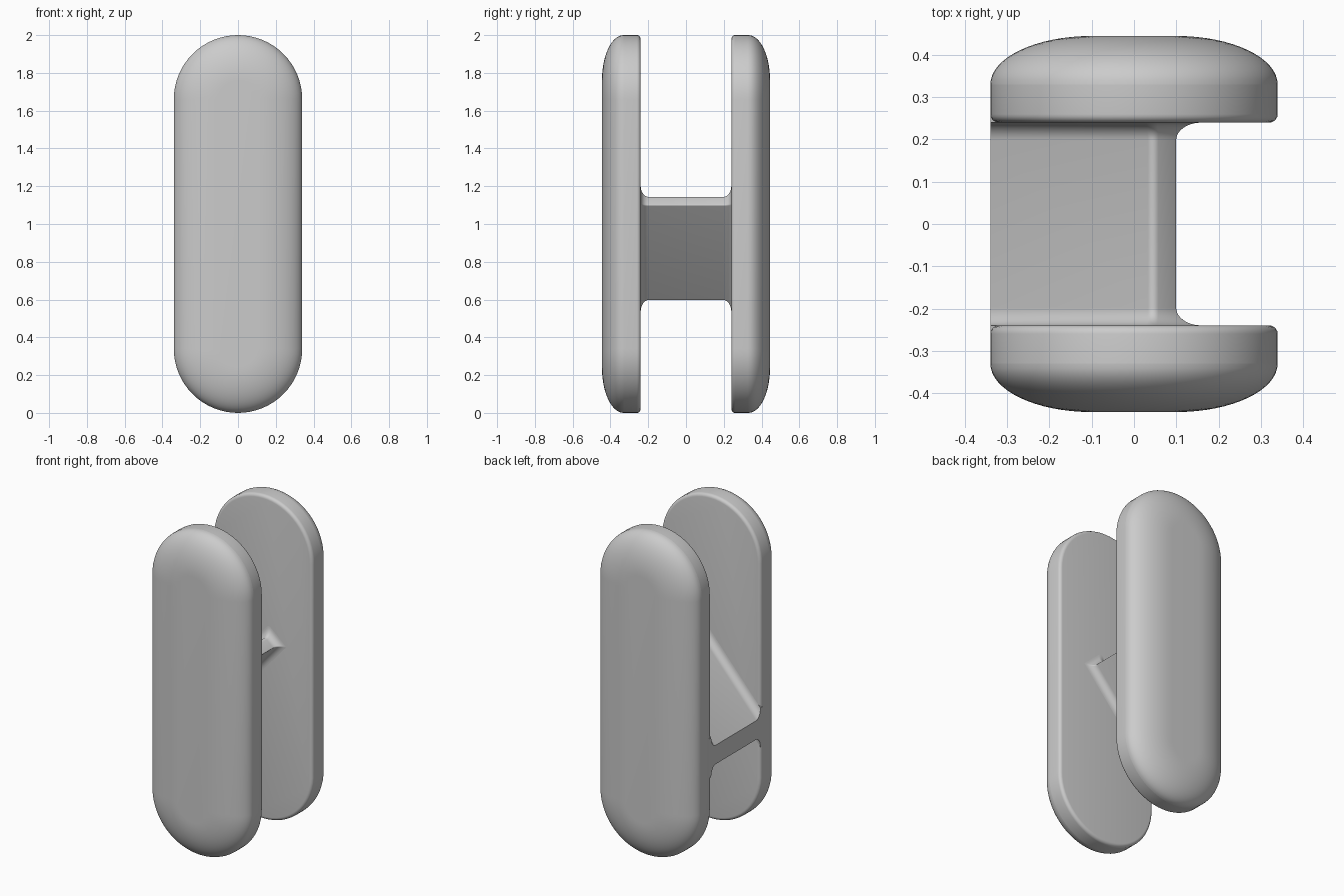
import bpy, bmesh
from math import sin, cos, pi, atan2
from mathutils import Vector

if "Cube" in bpy.data.objects:
    bpy.data.objects.remove(bpy.data.objects["Cube"])

R, Z_LOW, Z_HIGH = 0.34, 0.34, 1.66   # pill radius and arc centres
INNER, SEAM, OUTER = 0.24, 0.33, 0.445  # depth of inner face, seam, outer face


def pill(r, n=32):
    """Upright pill outline in x, z."""
    top = [(r * cos(pi * i / n), Z_HIGH + r * sin(pi * i / n)) for i in range(n + 1)]
    low = [(-r * cos(pi * i / n), Z_LOW - r * sin(pi * i / n)) for i in range(n + 1)]
    return top + low


def loft(name, sections, cap_start, cap_end, angle):
    """Skin a list of (y, outline) sections along y."""
    bm = bmesh.new()
    rings = [[bm.verts.new((x, y, z)) for x, z in pts] for y, pts in sections]
    n = len(rings[0])
    for a, b in zip(rings, rings[1:]):
        for i in range(n):
            j = (i + 1) % n
            bm.faces.new((a[i], a[j], b[j], b[i]))
    if cap_start:
        bm.faces.new(rings[0])
    if cap_end:
        bm.faces.new(rings[-1])
    bmesh.ops.recalc_face_normals(bm, faces=bm.faces)
    # open shells: make sure the skin faces away from the pill centre
    bm.faces.ensure_lookup_table()
    f = bm.faces[0]
    if f.normal.dot(f.calc_center_median() - Vector((0, 0, 1))) < 0:
        bmesh.ops.reverse_faces(bm, faces=bm.faces)
    me = bpy.data.meshes.new(name)
    bm.to_mesh(me)
    bm.free()
    ob = bpy.data.objects.new(name, me)
    bpy.context.collection.objects.link(ob)
    bpy.ops.object.select_all(action='DESELECT')
    ob.select_set(True)
    bpy.context.view_layer.objects.active = ob
    bpy.ops.object.shade_smooth_by_angle(angle=angle)
    return ob


# Two pill-shaped sides: a flat inner plate and a domed outer cover
for side, label in ((-1, "front"), (1, "back")):
    f = 0.02
    plate = [(side * (INNER + f - f * cos(t)), pill(R - f + f * sin(t)))
             for t in (pi / 2 * i / 5 for i in range(6))]
    plate.append((side * SEAM, pill(R)))
    loft(label + "_plate", plate, True, False, 0.6)

    dome = [(side * (SEAM + (OUTER - SEAM) * sin(t)), pill(R - 0.24 * (1 - cos(t))))
            for t in (pi / 2 * i / 16 for i in range(17))]
    loft(label + "_cover", dome, False, True, 0.6)

# Slanted web joining the plates, flush with their left edge
TH = atan2(0.50, 0.44)
ALONG, ACROSS = Vector((cos(TH), sin(TH))), Vector((-sin(TH), cos(TH)))
TIP = Vector((0.102, 1.10))
THICK = 0.077


def web_outline(d):
    """Slanted slab section grown by d, cut off at x = -R."""
    low = TIP + ALONG * d - ACROSS * d
    up = TIP + ALONG * d + ACROSS * (THICK + d)
    pts = []
    for p, r, a0 in ((low, 0.006, -pi / 2), (up, 0.018, 0)):
        s = 1 if p is low else -1
        c = p - ALONG * r + ACROSS * (r * s)
        for i in range(6):
            a = a0 + pi / 2 * i / 5
            pts.append(tuple(c + ALONG * (r * cos(a)) + ACROSS * (r * sin(a))))

    def at_edge(p):
        return (-R, p.y + (-R - p.x) * ALONG.y / ALONG.x)
    return [at_edge(low)] + pts + [at_edge(up)]


F = 0.042  # fillet where the web meets the plates
half = [(INNER - F + F * sin(t), web_outline(F * (1 - cos(t))))
        for t in (pi / 2 * i / 8 for i in range(9))]
half.append((INNER + 0.025, web_outline(F)))
web = [(-y, o) for y, o in reversed(half)] + half
loft("slanted_web", web, True, True, 0.6)
